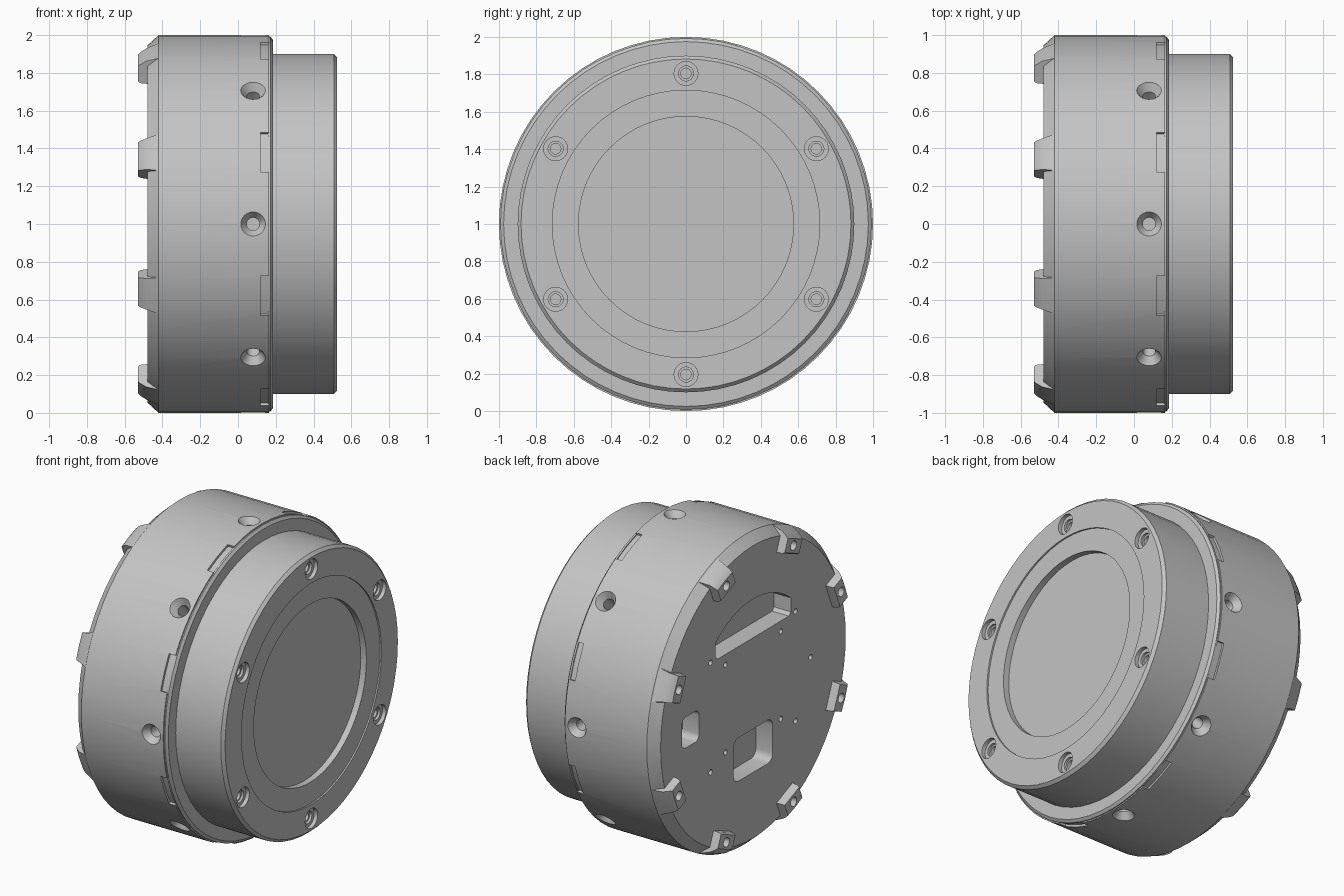
import bpy
import bmesh
from math import sin, cos, pi, radians
from mathutils import Vector

if "Cube" in bpy.data.objects:
    bpy.data.objects.remove(bpy.data.objects["Cube"])

grey = bpy.data.materials.new("plain_grey")
grey.diffuse_color = (0.55, 0.55, 0.55, 1)
grey.use_nodes = True
grey.node_tree.nodes["Principled BSDF"].inputs["Base Color"].default_value = (0.55, 0.55, 0.55, 1)

CENTRE = Vector((0, 0, 1))
EIGHTHS = [radians(45 * i) for i in range(8)]
HALF_STEP = radians(22.5)


def radial(t):
    """Unit vector at angle t around the long axis."""
    return Vector((0, cos(t), sin(t)))


def loft(bm, rings):
    """Join rings of equal point count and cap both ends."""
    loops = [[bm.verts.new(CENTRE + p) for p in ring] for ring in rings]
    faces = [bm.faces.new(loops[0]), bm.faces.new(loops[-1])]
    n = len(loops[0])
    for a, b in zip(loops, loops[1:]):
        for i in range(n):
            j = (i + 1) % n
            faces.append(bm.faces.new((a[i], a[j], b[j], b[i])))
    bmesh.ops.recalc_face_normals(bm, faces=faces)


def lathe(bm, profile, axis=Vector((1, 0, 0)), origin=Vector(), segments=64):
    """Turn (distance, radius) pairs around an axis."""
    u = axis.orthogonal().normalized()
    v = axis.cross(u)
    turn = [2 * pi * i / segments for i in range(segments)]
    loft(bm, [[origin + axis * d + (u * cos(t) + v * sin(t)) * r for t in turn]
              for d, r in profile])


def prism(bm, outline, x0, x1):
    """Extrude a (y, z) outline along x."""
    loft(bm, [[Vector((x, y, z)) for y, z in outline] for x in (x0, x1)])


def rounded_rect(cy, cz, hy, hz, r):
    pts = []
    for q, (sy, sz) in enumerate([(1, 1), (-1, 1), (-1, -1), (1, -1)]):
        for k in range(5):
            t = (q + k / 4) * pi / 2
            pts.append((cy + sy * (hy - r) + r * cos(t), cz + sz * (hz - r) + r * sin(t)))
    return pts


def make(name, bm):
    mesh = bpy.data.meshes.new(name)
    bm.to_mesh(mesh)
    bm.free()
    obj = bpy.data.objects.new(name, mesh)
    bpy.context.collection.objects.link(obj)
    mesh.materials.append(grey)
    return obj


def activate(obj):
    bpy.ops.object.select_all(action="DESELECT")
    obj.select_set(True)
    bpy.context.view_layer.objects.active = obj


def carve(obj, cutter_bm):
    cutter = make("cutter", cutter_bm)
    cutter.hide_render = True
    mod = obj.modifiers.new("carve", "BOOLEAN")
    mod.operation = "DIFFERENCE"
    mod.solver = "EXACT"
    mod.object = cutter
    activate(obj)
    bpy.ops.object.modifier_apply(modifier=mod.name)
    bpy.data.objects.remove(cutter)


# Main drum with chamfered back rim
bm = bmesh.new()
lathe(bm, [(-0.48, 0.945), (-0.42, 1.0), (0.165, 1.0)])
drum = make("drum", bm)

cut = bmesh.new()
# Countersunk holes and shallow rim notches around the side
for t in EIGHTHS:
    lathe(cut, [(0.85, 0.034), (0.955, 0.034), (1.0, 0.066), (1.05, 0.066)],
          radial(t), Vector((0.08, 0, 0)), 20)
    arc = [t + HALF_STEP + radians(a) for a in (-6.5, -3, 0, 3, 6.5)]
    prism(cut, [(r * cos(a), r * sin(a)) for r, seq in ((0.985, arc), (1.05, arc[::-1]))
                for a in seq], 0.12, 0.2)
# Pockets in the back plate: arched slot, small square, large square
ends = [radians(50 + 80 * i / 16) for i in range(17)]
arch = [(0.6 * cos(a), 0.6 * sin(a)) for a in ends]
prism(cut, arch + [(-0.385, 0.37), (-0.365, 0.35), (0.365, 0.35), (0.385, 0.37)], -0.6, -0.36)
prism(cut, rounded_rect(0.64, 0, 0.088, 0.1, 0.04), -0.6, -0.36)
prism(cut, rounded_rect(0, -0.38, 0.2, 0.14, 0.05), -0.6, -0.36)
# Small screw holes in the back plate
spots = [(sy * y, sz * z) for y, z in ((0.434, 0.354), (0.283, 0.283))
         for sy in (1, -1) for sz in (1, -1)] + [(-0.586, 0)]
for y, z in spots:
    lathe(cut, [(-0.6, 0.017), (-0.38, 0.017)], origin=Vector((0, y, z)), segments=16)
carve(drum, cut)

# Front cover ring
bm = bmesh.new()
lathe(bm, [(0.16, 0.992), (0.172, 0.992), (0.185, 0.975)])
cover = make("cover_ring", bm)

# Cap with stepped recess and six counterbored screw holes
bm = bmesh.new()
lathe(bm, [(0.17, 0.9), (0.507, 0.9), (0.525, 0.882), (0.525, 0.715),
           (0.515, 0.715), (0.515, 0.575), (0.475, 0.575)])
cap = make("cap", bm)
cut = bmesh.new()
for i in range(6):
    lathe(cut, [(0.43, 0.028), (0.485, 0.028), (0.485, 0.04), (0.5, 0.04), (0.5, 0.064), (0.6, 0.064)],
          origin=radial(radians(30 + 60 * i)) * 0.805, segments=24)
carve(cap, cut)

# Tapered feet on the back rim, each with a screw hole
feet = []
for i, t in enumerate(EIGHTHS):
    out, side = radial(t + HALF_STEP), radial(t + HALF_STEP + pi / 2)
    bm = bmesh.new()
    rings = []
    for x, inner, outer, half in ((-0.53, 0.85, 0.935, 0.08), (-0.515, 0.842, 0.95, 0.085),
                                  (-0.485, 0.84, 0.97, 0.088), (-0.42, 0.82, 0.993, 0.105)):
        rings.append([Vector((x, 0, 0)) + out * r + side * s
                      for r, s in ((inner, -half), (outer, -half), (outer + 0.004, 0),
                                   (outer, half), (inner, half))])
    loft(bm, rings)
    foot = make(f"foot_{i + 1}", bm)
    cut = bmesh.new()
    lathe(cut, [(-0.6, 0.03), (-0.44, 0.03)], origin=out * 0.896, segments=16)
    carve(foot, cut)
    feet.append(foot)

for obj in [drum, cover, cap] + feet:
    activate(obj)
    bpy.ops.object.shade_smooth_by_angle(angle=radians(25))
